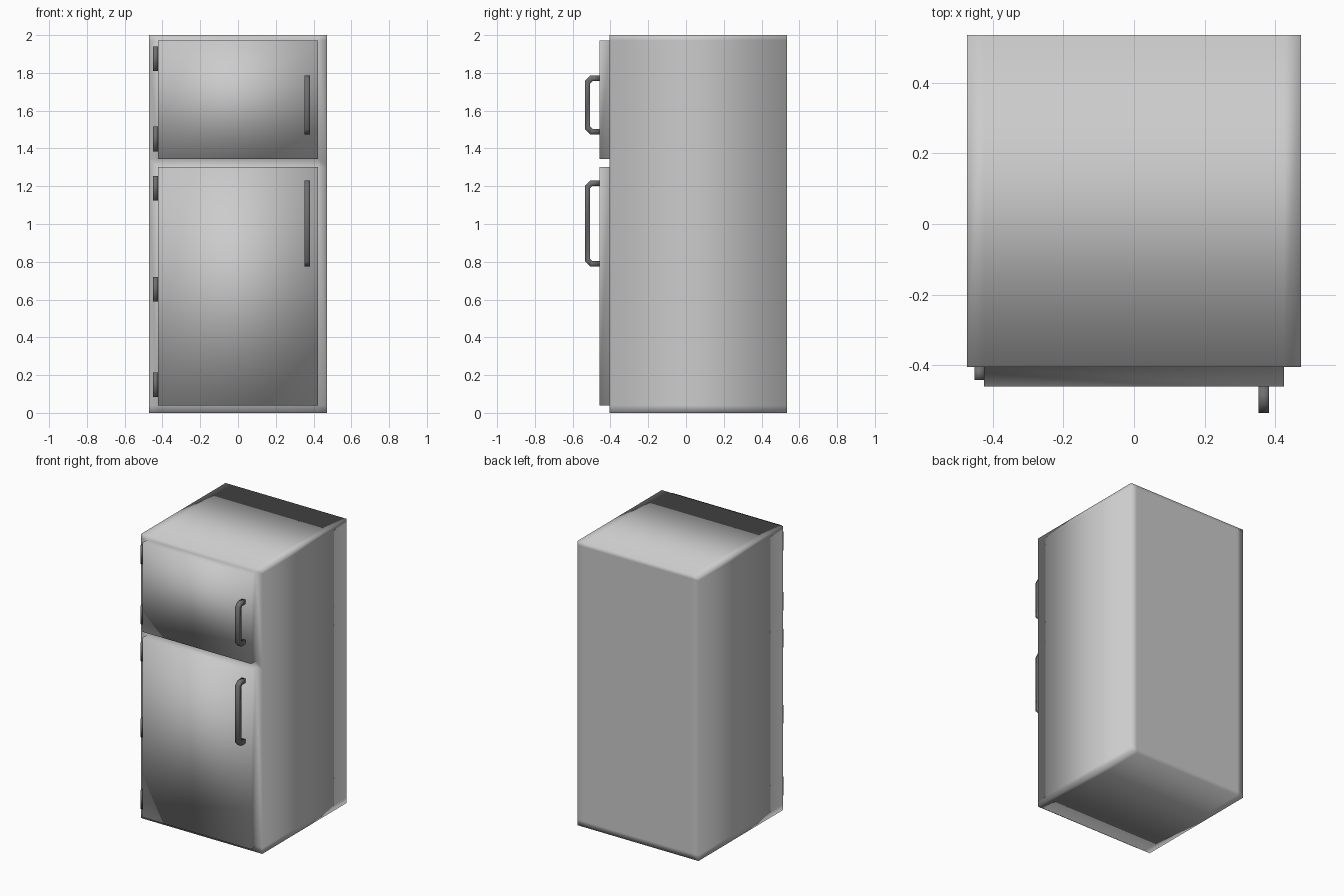
import bpy, bmesh
from mathutils import Vector

if "Cube" in bpy.data.objects:
    bpy.data.objects.remove(bpy.data.objects["Cube"])

HALF_W, FRONT, BACK, HEIGHT = 0.472, -0.404, 0.535, 2.0
DOOR_X, DOOR_Y = 0.424, -0.459
LOWER_DOOR, UPPER_DOOR = (0.04, 1.302), (1.345, 1.971)

dark = bpy.data.materials.new("dark_metal")
dark.diffuse_color = (0.16, 0.16, 0.16, 1)
dark.use_nodes = True
dark.node_tree.nodes["Principled BSDF"].inputs["Base Color"].default_value = dark.diffuse_color


def add_box(bm, lo, hi):
    lo, hi = Vector(lo), Vector(hi)
    verts = bmesh.ops.create_cube(bm, size=1)["verts"]
    for v in verts:
        v.co = (lo + hi) / 2 + v.co * (hi - lo)


def finish(bm, name, material=None):
    bmesh.ops.recalc_face_normals(bm, faces=bm.faces)
    for f in bm.faces:
        f.smooth = True          # soft shading across every edge
    mesh = bpy.data.meshes.new(name)
    bm.to_mesh(mesh)
    bm.free()
    if material:
        mesh.materials.append(material)
    obj = bpy.data.objects.new(name, mesh)
    bpy.context.collection.objects.link(obj)
    return obj


# Cabinet: a box with loop cuts at the door outlines, doors pulled out of its front
bm = bmesh.new()
add_box(bm, (-HALF_W, FRONT, 0), (HALF_W, BACK, HEIGHT))
cuts = [((x, 0, 0), (1, 0, 0)) for x in (-DOOR_X, DOOR_X)]
cuts += [((0, 0, z), (0, 0, 1)) for z in LOWER_DOOR + UPPER_DOOR]
for co, no in cuts:
    bmesh.ops.bisect_plane(bm, geom=bm.verts[:] + bm.edges[:] + bm.faces[:],
                           plane_co=co, plane_no=no)
bm.normal_update()
door_faces = []
for f in bm.faces:
    c = f.calc_center_median()
    in_door = any(lo < c.z < hi for lo, hi in (LOWER_DOOR, UPPER_DOOR))
    if f.normal.y < -0.9 and abs(c.x) < 0.1 and in_door:
        door_faces.append(f)
pulled = bmesh.ops.extrude_discrete_faces(bm, faces=door_faces)["faces"]
for v in {v for f in pulled for v in f.verts}:
    v.co.y = DOOR_Y
finish(bm, "cabinet_and_doors")


# Handles: square bar bent into a bracket with chamfered corners
def handle(name, z0, z1):
    x0, x1, y0, y1, t = 0.352, 0.381, DOOR_Y, -0.535, 0.028
    c, ci = 0.027, 0.012
    outer = [(y0, z0), (y1 + c, z0), (y1, z0 + c),
             (y1, z1 - c), (y1 + c, z1), (y0, z1)]
    yi, a, b = y1 + t, z0 + t, z1 - t
    inner = [(y0, a), (yi + ci, a), (yi, a + ci),
             (yi, b - ci), (yi + ci, b), (y0, b)]
    bm = bmesh.new()
    rings = []
    for o, i in zip(outer, inner):
        rings.append([bm.verts.new(p) for p in
                      ((x0, *o), (x1, *o), (x1, *i), (x0, *i))])
    for r, s in zip(rings, rings[1:]):
        for k in range(4):
            n = (k + 1) % 4
            bm.faces.new((r[k], r[n], s[n], s[k]))
    bm.faces.new(rings[0])
    bm.faces.new(rings[-1])
    finish(bm, name, dark)


handle("upper_handle", 1.475, 1.785)
handle("lower_handle", 0.775, 1.23)

# Hinges: small blocks down the left edge of the doors
for n, z in enumerate((0.15, 0.655, 1.19, 1.45, 1.875), 1):
    bm = bmesh.new()
    add_box(bm, (-0.451, -0.441, z - 0.065), (-DOOR_X, FRONT, z + 0.065))
    finish(bm, f"hinge_{n}", dark)
